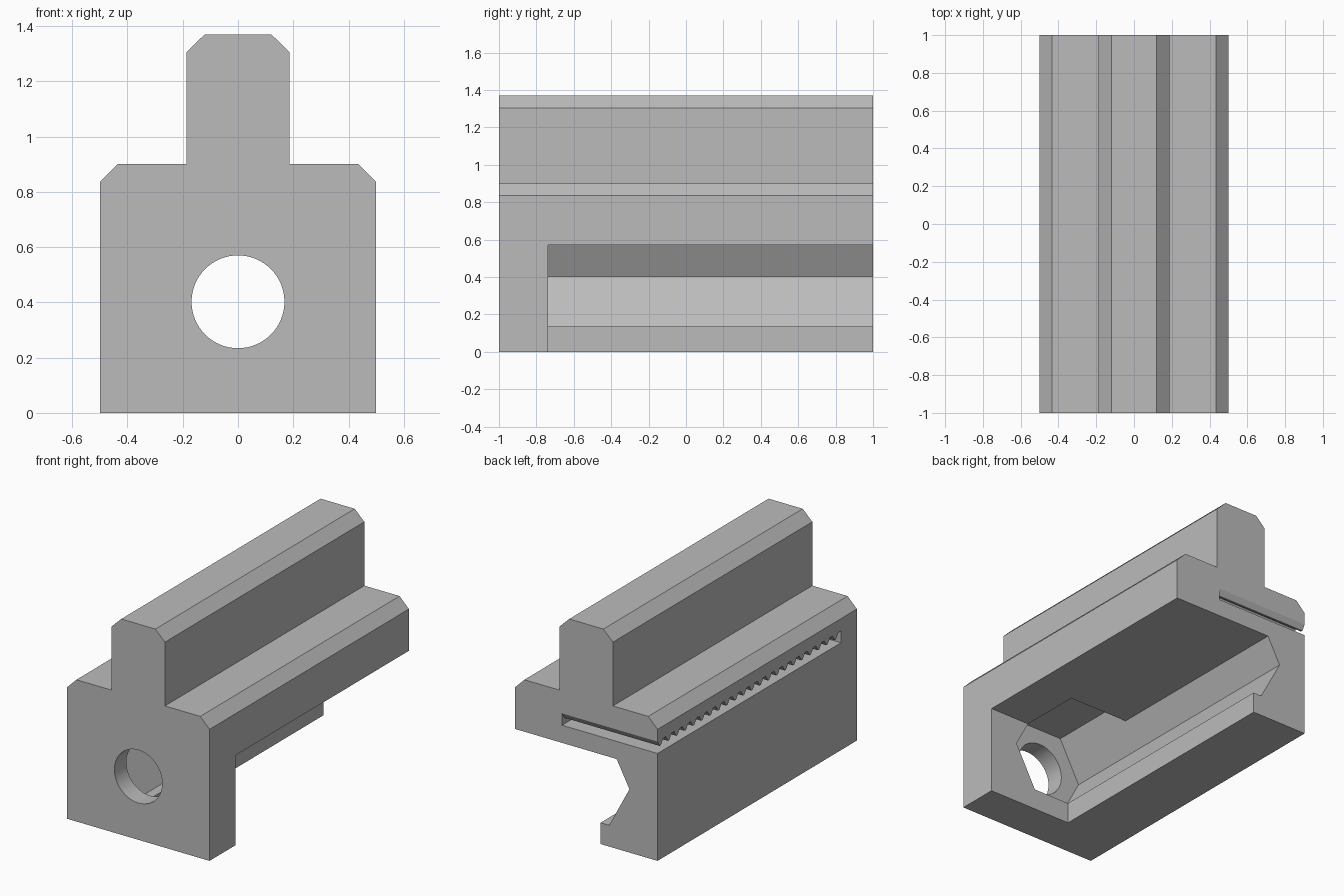
import bpy, bmesh, math

old = bpy.data.objects.get("Cube")
if old:
    bpy.data.objects.remove(old, do_unlink=True)

grey = bpy.data.materials.new("plain_grey")
grey.use_nodes = True
colour = (0.5, 0.5, 0.5, 1)
grey.diffuse_color = colour
grey.node_tree.nodes["Principled BSDF"].inputs["Base Color"].default_value = colour


def prism(name, outline, start, end, axis="y"):
    """Extrude an outline along y (points are x, z) or along x (points are y, z)."""
    bm = bmesh.new()
    place = (lambda a, b: (a, start, b)) if axis == "y" else (lambda a, b: (start, a, b))
    face = bm.faces.new([bm.verts.new(place(a, b)) for a, b in outline])
    moved = bmesh.ops.extrude_face_region(bm, geom=[face])["geom"]
    shift = (0, end - start, 0) if axis == "y" else (end - start, 0, 0)
    bmesh.ops.translate(bm, vec=shift, verts=[v for v in moved if isinstance(v, bmesh.types.BMVert)])
    bmesh.ops.recalc_face_normals(bm, faces=bm.faces)
    mesh = bpy.data.meshes.new(name)
    bm.to_mesh(mesh)
    bm.free()
    mesh.materials.append(grey)
    obj = bpy.data.objects.new(name, mesh)
    bpy.context.collection.objects.link(obj)
    return obj


def cut(target, cutter):
    """Subtract the cutter, bake the result and drop the cutter."""
    cutter.hide_render = True
    mod = target.modifiers.new("cut", "BOOLEAN")
    mod.operation, mod.solver, mod.object = "DIFFERENCE", "EXACT", cutter
    bpy.context.view_layer.update()
    graph = bpy.context.evaluated_depsgraph_get()
    mesh = bpy.data.meshes.new_from_object(target.evaluated_get(graph))
    target.modifiers.clear()
    target.data = mesh
    bpy.data.objects.remove(cutter, do_unlink=True)


# Rail block: mirrored stepped profile with chamfered corners
half = [(0.5, 0), (0.5, 0.835), (0.435, 0.9), (0.187, 0.9), (0.187, 1.305), (0.12, 1.37)]
body = prism("rail_block", half + [(-x, z) for x, z in reversed(half)], -1, 1)

# Open channel behind the front plate, leaving one grooved leg
axis_z, wide, corner, flat, ceiling = 0.402, 0.303, 0.16, 0.267, 0.57
edge = wide - (wide - corner) * (ceiling - axis_z) / flat
low = axis_z - flat
cut(body, prism("channel_cutter", [
    (0.7, -0.2), (0.7, ceiling), (-edge, ceiling), (-wide, axis_z),
    (-corner, low), (-0.1, low), (-0.1, -0.2)], -0.737, 1.2))

# Six-sided pocket sunk into the plate and the channel ceiling
right = [(corner, low), (wide, axis_z), (corner, axis_z + flat)]
cut(body, prism("pocket_cutter", right + [(-x, z) for x, z in reversed(right)], -0.88, -0.333))

# Round hole through the front plate
ring = [i * math.tau / 64 for i in range(64)]
cut(body, prism("hole_cutter", [(0.168 * math.cos(a), axis_z + 0.168 * math.sin(a)) for a in ring],
                -1.1, -0.8))

# Side slot with a toothed roof
floor, roof, tip, back, teeth = 0.682, 0.757, 0.722, -0.84, 22
step = (1 - back) / teeth
slot = [(1.1, floor), (back, floor), (back, roof)]
for i in range(teeth):
    y = back + i * step
    slot += [(y + 0.3 * step, roof), (y + 0.6 * step, tip), (y + 0.75 * step, tip), (y + step, roof)]
slot.append((1.1, roof))
cut(body, prism("slot_cutter", slot, -0.6, 0.17, "x"))

# Smooth the hole wall only, keeping all other edges crisp
bpy.ops.object.select_all(action="DESELECT")
body.select_set(True)
bpy.context.view_layer.objects.active = body
bpy.ops.object.shade_smooth_by_angle(angle=math.radians(12))
